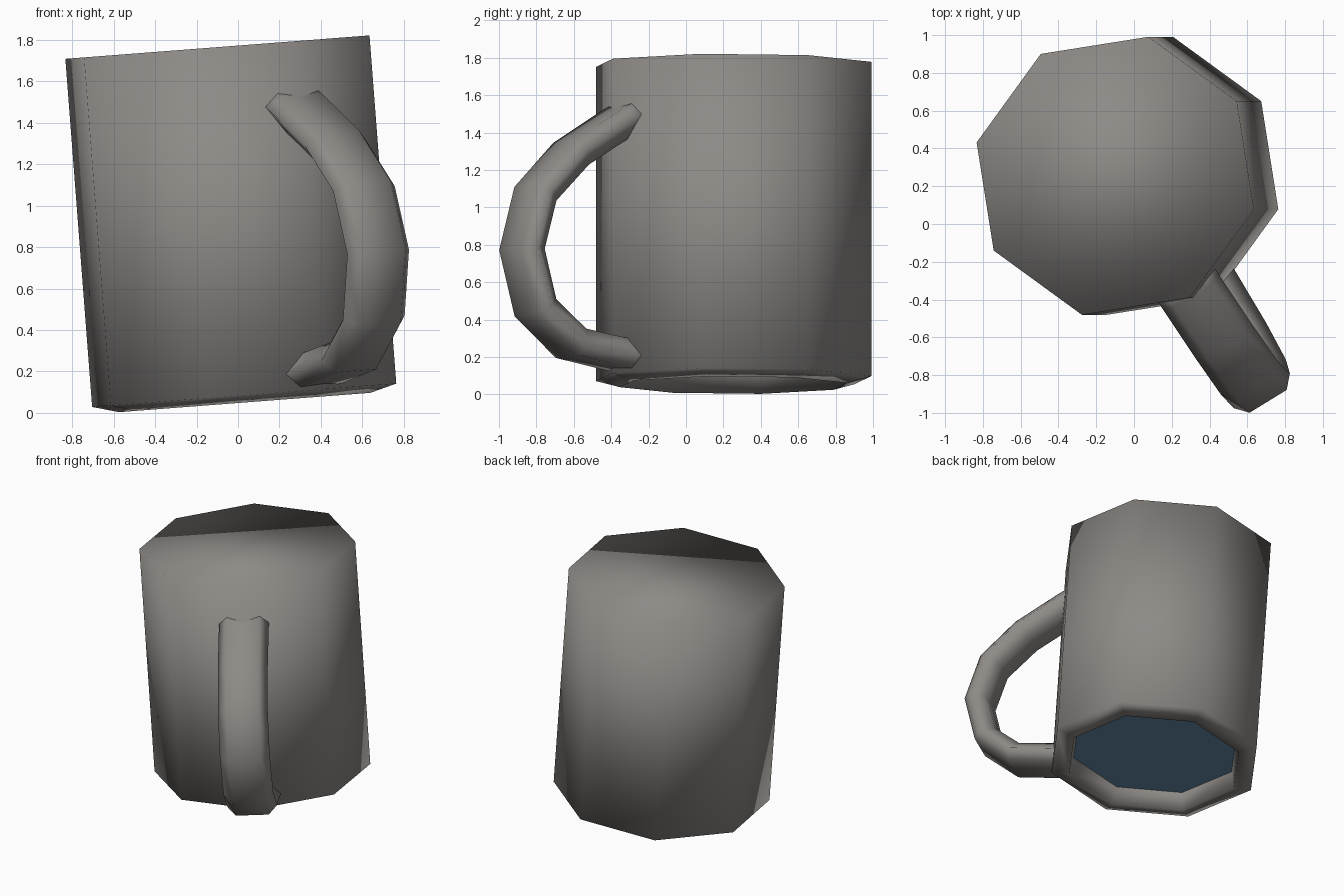
import bpy, bmesh, math
from mathutils import Matrix, Vector

if "Cube" in bpy.data.objects:
    bpy.data.objects.remove(bpy.data.objects["Cube"])

SIDES = 8
TURN = math.radians(-58.5)          # direction of the handle, on a corner
# everything is built upright, then tipped a little towards -x
TIP = Matrix.Translation((0.03, 0.255, 0.085)) @ Matrix.Rotation(math.radians(-4.4), 4, 'Y')


def material(name, rgb):
    m = bpy.data.materials.new(name)
    m.diffuse_color = (*rgb, 1)
    m.use_nodes = True
    m.node_tree.nodes["Principled BSDF"].inputs["Base Color"].default_value = m.diffuse_color
    return m


grey = material("warm grey ceramic", (0.27, 0.255, 0.24))
blue = material("blue liquid", (0.13, 0.27, 0.41))


def finish(bm, name, mat, smooth=True):
    for f in bm.faces:
        f.smooth = smooth
    bm.transform(TIP @ Matrix.Rotation(TURN, 4, 'Z'))
    me = bpy.data.meshes.new(name)
    bm.to_mesh(me)
    bm.free()
    me.materials.append(mat)
    ob = bpy.data.objects.new(name, me)
    bpy.context.collection.objects.link(ob)
    return ob


def ring(bm, r, h):
    return [bm.verts.new((r * math.cos(k * math.tau / SIDES),
                          r * math.sin(k * math.tau / SIDES), h)) for k in range(SIDES)]


def bridge(bm, a, b):
    n = len(a)
    for i in range(n):
        j = (i + 1) % n
        bm.faces.new((a[i], a[j], b[j], b[i]))


# upside-down mug: inner wall, rim, outer wall, closed base on top
bm = bmesh.new()
rings = [ring(bm, r, h) for r, h in ((0.60, 0.10), (0.625, -0.035), (0.757, 0.0), (0.757, 1.685))]
for a, b in zip(rings, rings[1:]):
    bridge(bm, a, b)
bm.faces.new(rings[-1])
finish(bm, "mug_body", grey)

# liquid surface just inside the rim, facing down
bm = bmesh.new()
bm.faces.new(ring(bm, 0.60, 0.10)[::-1])
finish(bm, "liquid", blue, False)

# handle: six-sided section swept along a path of (radius, height)
path = [(0.60, 1.41), (0.71, 1.355), (1.015, 1.17), (1.24, 0.945), (1.325, 0.64),
        (1.24, 0.33), (1.015, 0.145), (0.71, 0.095), (0.60, 0.10)]
section = [(0.075, 0.115), (0.01, 0.175), (-0.085, 0.09),
           (-0.085, -0.09), (0.01, -0.175), (0.075, -0.115)]   # (outward, sideways)
bm = bmesh.new()
loops = []
for i, (r, h) in enumerate(path):
    a = Vector(path[max(i - 1, 0)])
    b = Vector(path[min(i + 1, len(path) - 1)])
    t = (b - a).normalized()
    out = Vector((-t.y, t.x))       # outward normal of the path
    loops.append([bm.verts.new((r + out.x * o, w, h + out.y * o)) for o, w in section])
for a, b in zip(loops, loops[1:]):
    bridge(bm, a, b)
bm.faces.new(loops[0])
bm.faces.new(loops[-1])
bmesh.ops.recalc_face_normals(bm, faces=bm.faces[:])
finish(bm, "handle", grey)
